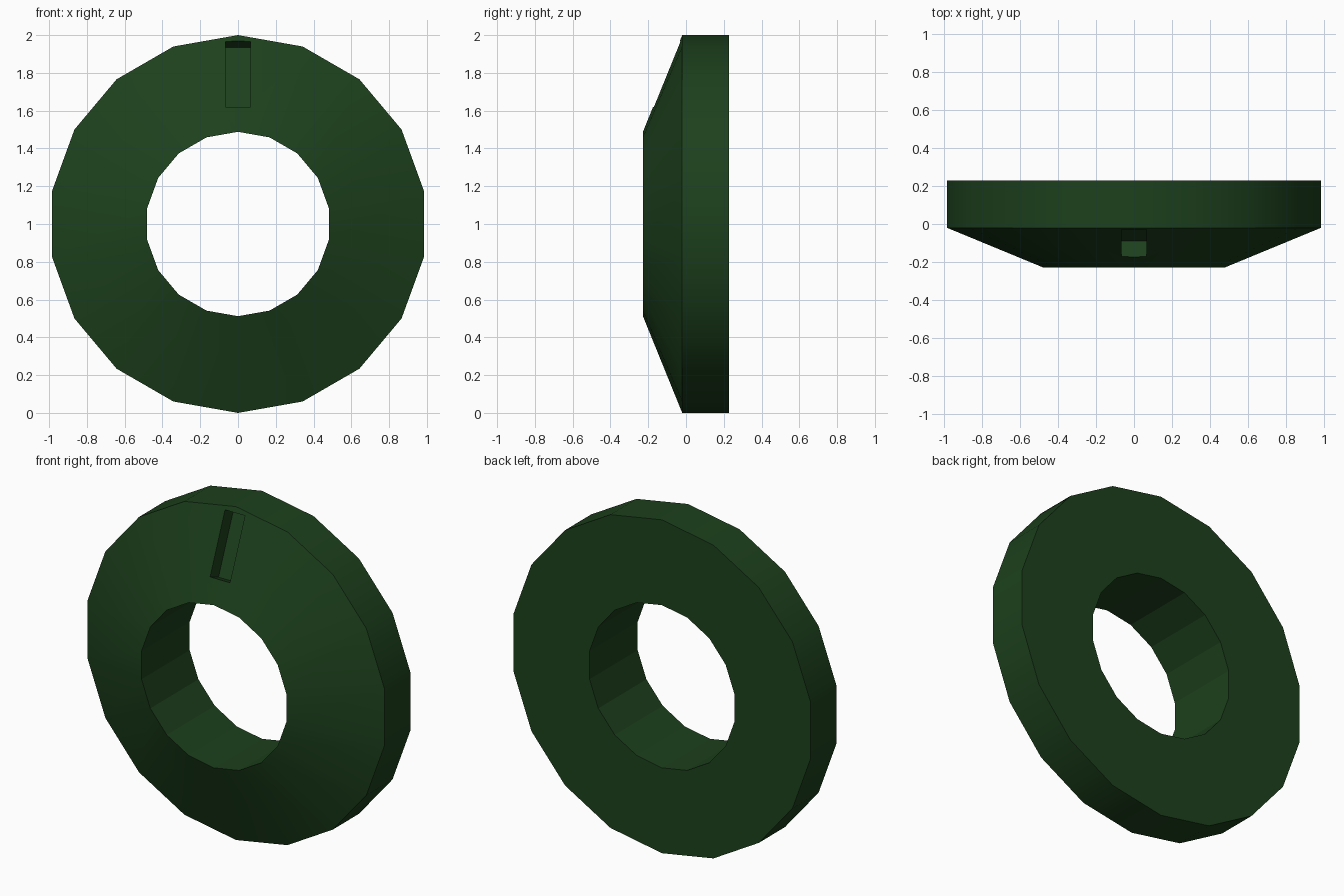
import bpy, bmesh, math
from mathutils import Vector

if "Cube" in bpy.data.objects:
    bpy.data.objects.remove(bpy.data.objects["Cube"])

SIDES = 18
# ring cross-section as (radius, y): back inner, back outer, front rim, front inner
PROFILE = [(0.488, 0.228), (1.0, 0.228), (1.0, -0.02), (0.488, -0.228)]


def new_object(name, bm):
    bmesh.ops.recalc_face_normals(bm, faces=bm.faces)
    mesh = bpy.data.meshes.new(name)
    bm.to_mesh(mesh)
    bm.free()
    obj = bpy.data.objects.new(name, mesh)
    bpy.context.collection.objects.link(obj)
    return obj


# Bevelled ring: the cross-section revolved around the y axis
bm = bmesh.new()
loops = []
for i in range(SIDES):
    a = 2 * math.pi * i / SIDES
    loops.append([bm.verts.new((r * math.sin(a), y, 1 + r * math.cos(a))) for r, y in PROFILE])
for i in range(SIDES):
    p, q = loops[i], loops[(i + 1) % SIDES]
    for k in range(4):
        n = (k + 1) % 4
        bm.faces.new((p[k], p[n], q[n], q[k]))
ring = new_object("ring", bm)

# Slot cutter: a box sunk at right angles into the sloping front
low, high = Vector((0, -0.174, 1.62)), Vector((0, -0.032, 1.968))
slope = (high - low).normalized()
inward = Vector((0, slope.z, -slope.y))
bm = bmesh.new()
section = [low - inward * 0.1, low + inward * 0.09, high + inward * 0.09, high - inward * 0.1]
face = bm.faces.new([bm.verts.new(p + Vector((-0.066, 0, 0))) for p in section])
ext = bmesh.ops.extrude_face_region(bm, geom=[face])
bmesh.ops.translate(bm, vec=(0.132, 0, 0),
                    verts=[v for v in ext["geom"] if isinstance(v, bmesh.types.BMVert)])
# keep the box closed
bmesh.ops.holes_fill(bm, edges=[e for e in bm.edges if e.is_boundary])
cutter = new_object("slot_cutter", bm)
cutter.hide_render = True

bpy.context.view_layer.objects.active = ring
ring.select_set(True)
mod = ring.modifiers.new("slot", 'BOOLEAN')
mod.operation = 'DIFFERENCE'
mod.solver = 'EXACT'
mod.object = cutter
bpy.ops.object.modifier_apply(modifier=mod.name)
bpy.data.objects.remove(cutter, do_unlink=True)

# Smooth rim and slope, faceted hole
bpy.ops.object.shade_smooth_by_angle(angle=math.radians(21))
for poly in ring.data.polygons:
    if math.hypot(poly.center.x, poly.center.z - 1) < 0.489:
        poly.use_smooth = False

mat = bpy.data.materials.new("dark_green")
mat.diffuse_color = (0.012, 0.052, 0.012, 1)
mat.use_nodes = True
mat.node_tree.nodes["Principled BSDF"].inputs["Base Color"].default_value = mat.diffuse_color
ring.data.materials.clear()
ring.data.materials.append(mat)
